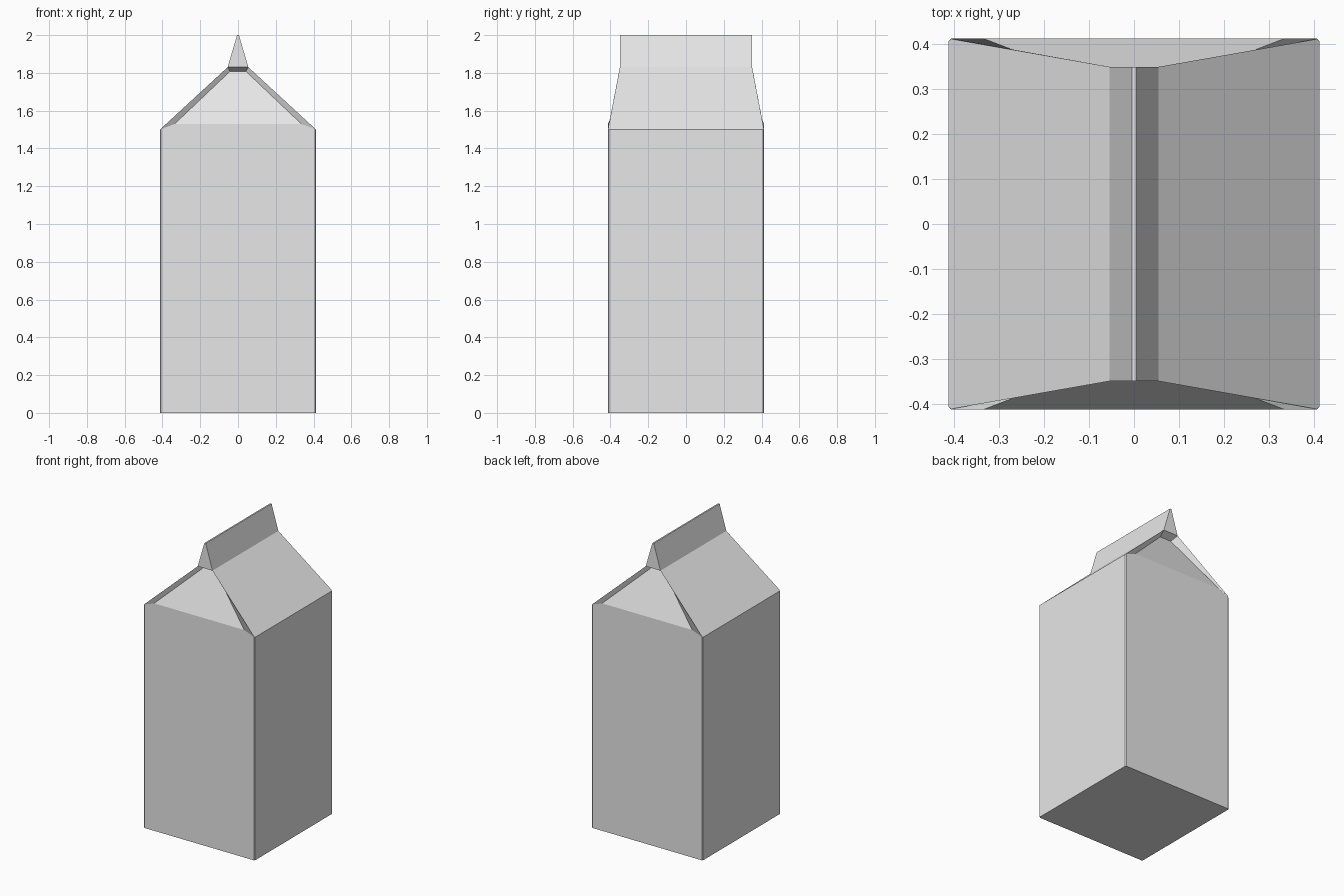
import bpy, bmesh

if "Cube" in bpy.data.objects:
    bpy.data.objects.remove(bpy.data.objects["Cube"])

W = 0.413                       # half width of the square body
EAVE, RIM, NECK, TOP = 1.5, 1.53, 1.83, 2.0

# Corner points of one quarter (right half, front half)
P = {
    "base_c": (0, 0, 0), "base_r": (W, 0, 0), "base_fr": (W, -W, 0), "base_f": (0, -W, 0),
    "eave_r": (W, 0, EAVE), "eave_fr": (W, -W, EAVE),
    "rim_o": (0.335, -W, RIM), "rim_f": (0, -W, RIM),
    "fold_o": (0.042, -0.30, 1.808), "fold_f": (0, -0.30, 1.808),
    "neck_r": (0.055, 0, NECK), "neck_fr": (0.055, -0.35, NECK), "neck_f": (0, -0.35, NECK),
    "top_r": (0.005, 0, TOP), "top_fr": (0.005, -0.35, TOP),
    "top_f": (0, -0.35, TOP), "top_c": (0, 0, TOP),
}
FACES = [
    "base_c base_r base_fr base_f",             # bottom
    "base_f base_fr eave_fr rim_o rim_f",       # front wall
    "base_fr base_r eave_r eave_fr",            # side wall
    "eave_fr eave_r neck_r neck_fr",            # roof slope
    "rim_f rim_o fold_o fold_f",                # folded-in gable panel
    "rim_o eave_fr neck_fr fold_o",             # gable border strip
    "fold_f fold_o neck_fr neck_f",             # underside of fin
    "neck_f neck_fr top_fr top_f",              # fin end
    "neck_fr neck_r top_r top_fr",              # fin side
    "top_f top_fr top_r top_c",                 # sealed ridge
]

bm = bmesh.new()
V = {k: bm.verts.new(co) for k, co in P.items()}
for f in FACES:
    bm.faces.new([V[k] for k in f.split()])

# Slightly softened vertical corner
corner = bm.edges.get((V["base_fr"], V["eave_fr"]))
bmesh.ops.bevel(bm, geom=[corner], offset=0.006, segments=1, affect='EDGES')

mesh = bpy.data.meshes.new("carton")
bm.to_mesh(mesh)
bm.free()
carton = bpy.data.objects.new("carton", mesh)
bpy.context.collection.objects.link(carton)

# Mirror to the other three quarters
mirror = carton.modifiers.new("mirror", 'MIRROR')
mirror.use_axis = (True, True, False)
mirror.merge_threshold = 0.0005

# Plain card colour
card = bpy.data.materials.new("light grey card")
card.diffuse_color = (0.8, 0.8, 0.8, 1)
card.use_nodes = True
card.node_tree.nodes["Principled BSDF"].inputs["Base Color"].default_value = card.diffuse_color
mesh.materials.append(card)
